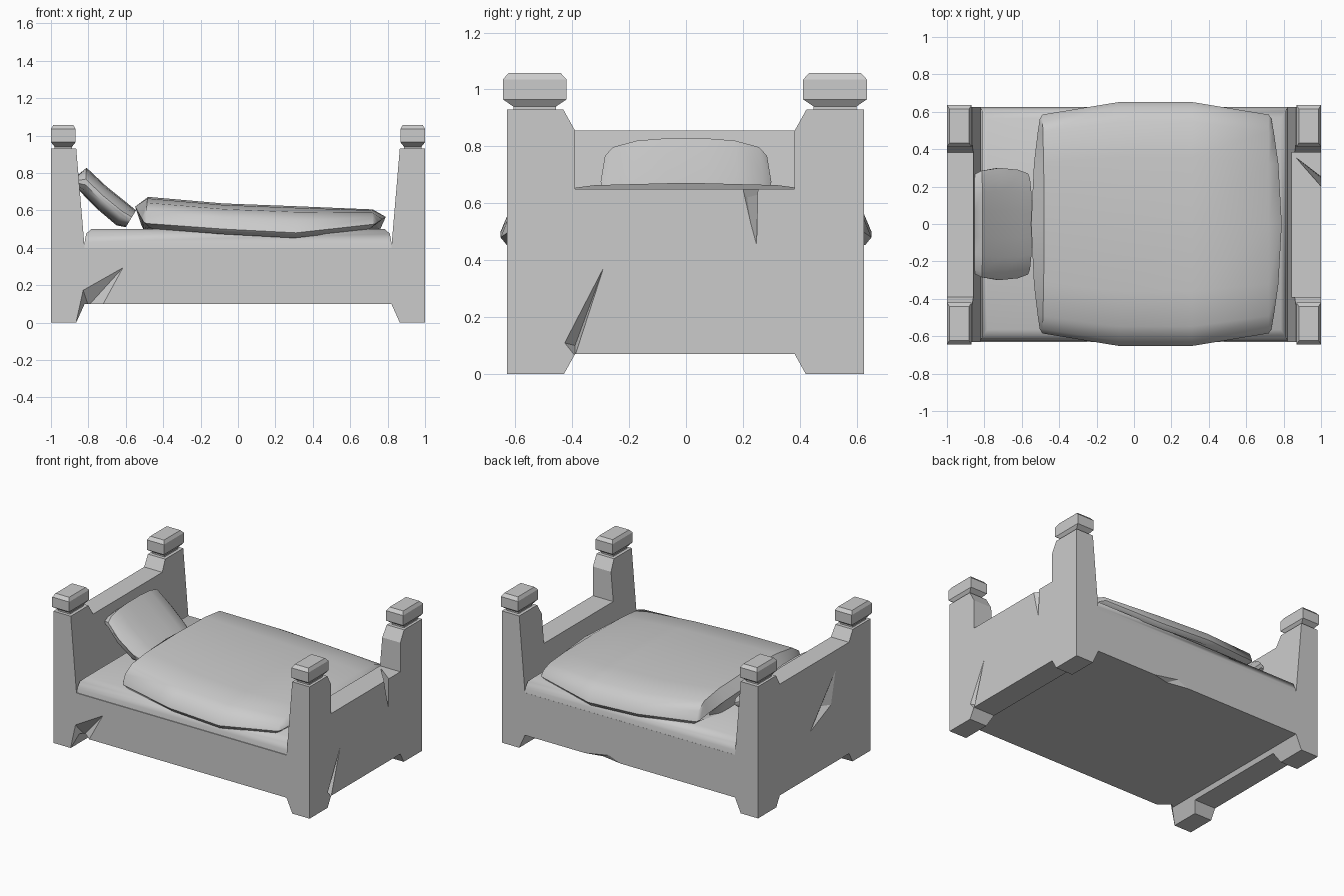
import bpy, bmesh, math

if "Cube" in bpy.data.objects:
    bpy.data.objects.remove(bpy.data.objects["Cube"])


def finish(bm, name, smooth=None):
    bmesh.ops.recalc_face_normals(bm, faces=bm.faces)
    me = bpy.data.meshes.new(name)
    bm.to_mesh(me)
    bm.free()
    ob = bpy.data.objects.new(name, me)
    bpy.context.collection.objects.link(ob)
    bpy.ops.object.select_all(action='DESELECT')
    ob.select_set(True)
    bpy.context.view_layer.objects.active = ob
    if smooth:
        bpy.ops.object.shade_smooth_by_angle(angle=math.radians(smooth))
    return ob


def loft(name, rings, smooth=None):
    """Skin closed rings of equal length and cap both ends."""
    bm = bmesh.new()
    vs = [[bm.verts.new(p) for p in r] for r in rings]
    n = len(rings[0])
    for a, b in zip(vs, vs[1:]):
        for i in range(n):
            j = (i + 1) % n
            bm.faces.new((a[i], a[j], b[j], b[i]))
    bm.faces.new(vs[0])
    bm.faces.new(vs[-1])
    return finish(bm, name, smooth)


def rect(cx, cy, hx, hy, z):
    return [(cx + sx * hx, cy + sy * hy, z) for sx, sy in ((-1, -1), (1, -1), (1, 1), (-1, 1))]


def hull(name, pts):
    bm = bmesh.new()
    for p in pts:
        bm.verts.new(p)
    bmesh.ops.convex_hull(bm, input=bm.verts)
    return finish(bm, name)


def cut(ob, cutter):
    cutter.hide_render = True
    m = ob.modifiers.new("cut", 'BOOLEAN')
    m.operation, m.solver, m.object = 'DIFFERENCE', 'EXACT', cutter
    bpy.ops.object.select_all(action='DESELECT')
    ob.select_set(True)
    bpy.context.view_layer.objects.active = ob
    bpy.ops.object.modifier_apply(modifier=m.name)
    bpy.data.objects.remove(cutter)


# frame: front silhouette run along y
half = [(.82, .1), (.865, 0), (1, 0), (1, .93), (.865, .93), (.82, .4)]
outline = half + [(-x, z) for x, z in reversed(half)]
frame = loft("bed_frame", [[(x, y, z) for x, z in outline] for y in (-.63, .625)])

# gaps between legs, and above headboard and footboard (y half width, z)
gaps = [((-1.1, 1.1), [(.436, -.02), (.386, .07)]),
        ((-1.1, 0), [(.386, .855), (.436, .945)]),
        ((0, 1.1), [(.386, .65), (.386, .855), (.436, .945)])]
for xs, side in gaps:
    prof = [(y - .004, z) for y, z in side] + [(-y - .004, z) for y, z in reversed(side)]
    cut(frame, loft("gap", [[(x, y, z) for y, z in prof] for x in xs]))

# chips and cracks in the wood
chips = [
    [(-.6, -.635, .31), (-.83, -.635, .18), (-.87, -.635, 0), (-.72, -.635, .09), (-.8, -.57, .09)],
    [(1.005, -.28, .4), (1.005, -.43, .11), (1.005, -.39, .06), (.95, -.39, .1)],
    [(.86, .36, .66), (1.01, .19, .66), (1.01, .245, .66), (1.01, .24, .44), (.99, .215, .62)],
    [(.43, .63, .09), (.02, .63, .09), (.15, .63, .14), (.25, .59, .09)],
    [(-1.005, -.26, .75), (-1.005, .07, .37), (-1.005, -.2, .49), (-.97, -.12, .5)],
]
for c in chips:
    cut(frame, hull("chip", c))

# post caps
for sx in (-1, 1):
    for cy in (-.532, .524):
        steps = [(.047, .075, .92), (.047, .075, .94), (.066, .112, .965),
                 (.066, .112, 1.035), (.053, .092, 1.057)]
        loft("post_cap", [rect(sx * .934, cy, hx, hy, z) for hx, hy, z in steps])

# mattress
steps = [(.82, .625, .395), (.82, .62, .43), (.812, .605, .475), (.785, .565, .5)]
loft("mattress", [rect(0, 0, hx, hy, z) for hx, hy, z in steps], 60)

# blanket: columns of (x, half width, crown z, hem z)
cols = [(-.49, .585, .672, .53), (-.08, .652, .637, .50), (.31, .652, .622, .48), (.72, .585, .605, .525)]
ts = [-1, -.96, -.84, -.55, 0, .55, .84, .96, 1]
drop = [1, .55, .22, .06, 0, .06, .22, .55, 1]
bm = bmesh.new()
grid = []
tips = [(-.5, -.05, .62, cols[0]), (.73, .06, .565, cols[-1])]


def tip_row(x, bulge, z, col):
    # rounded end edge that bulges out at the middle
    return [(x + bulge * (1 - t * t), t * col[1], z - (z - col[3]) * t * t) for t in ts[1:-1]]


def crown_row(x, w, top, hem, inset):
    return [(x + inset * (1 - t * t), t * w, top - (top - hem) * d) for t, d in zip(ts, drop)]


rows = [crown_row(*c, 0) for c in cols]
rows[0] = crown_row(*cols[0], .01)
vs = [[bm.verts.new(p) for p in r] for r in rows]
for a, b in zip(vs, vs[1:]):
    for i in range(8):
        bm.faces.new((a[i], a[i + 1], b[i + 1], b[i]))
ends = []
for tip, row in zip(tips, (vs[0], vs[-1])):
    e = [row[0]] + [bm.verts.new(p) for p in tip_row(*tip)] + [row[-1]]
    for i in range(8):
        f = [row[i], row[i + 1], e[i + 1], e[i]]
        bm.faces.new(list(dict.fromkeys(f)))
    ends.append(e)
# tuck the edge under and close the bottom
ring = ends[0] + [vs[1][-1], vs[2][-1]] + ends[1][::-1] + [vs[2][0], vs[1][0]]
low = []
for v in ring:
    x, y, z = v.co
    low.append(bm.verts.new((.12 + (x - .12) * .95, y * .965, max(z - .1, .455 if abs(x) < .4 else .49) if z > .56 else z - .028)))
for i in range(len(ring)):
    j = (i + 1) % len(ring)
    bm.faces.new((ring[i], ring[j], low[j], low[i]))
bm.faces.new(low)
finish(bm, "blanket", 50)

# pillow: paired upper and lower profile points, thinned toward the sides
top = [(-.855, .79), (-.81, .828), (-.70, .725), (-.60, .645), (-.545, .60)]
bot = [(-.855, .715), (-.82, .675), (-.75, .605), (-.65, .52), (-.60, .51)]
width = [.265, .285, .3, .29, .27]
rings = []
for t, k in ((-1, .2), (-.9, .6), (-.6, .9), (-.25, 1), (.25, 1), (.6, .9), (.9, .6), (1, .2)):
    up, dn = [], []
    for (ax, az), (bx, bz), w in zip(top, bot, width):
        mx, mz = (ax + bx) / 2, (az + bz) / 2
        up.append((mx + (ax - mx) * k, t * w, mz + (az - mz) * k))
        dn.append((mx + (bx - mx) * k, t * w, mz + (bz - mz) * k))
    rings.append(up + dn[::-1])
loft("pillow", rings, 50)
